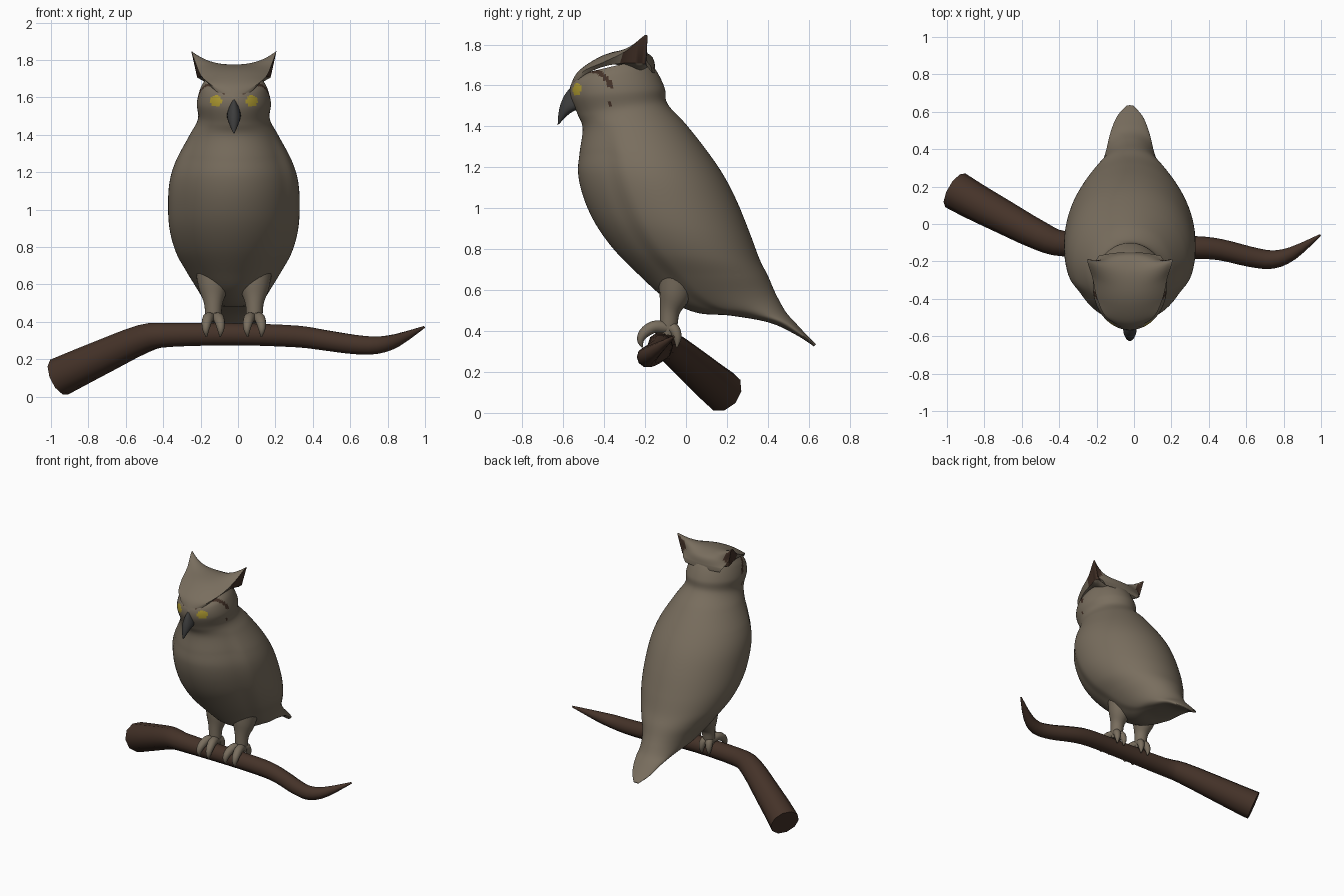
import bpy, bmesh, math
from mathutils import Vector

if "Cube" in bpy.data.objects:
    bpy.data.objects.remove(bpy.data.objects["Cube"])

CX = -0.022  # the bird sits slightly left of the origin


def material(name, rgb):
    m = bpy.data.materials.new(name)
    m.diffuse_color = (*rgb, 1)
    m.use_nodes = True
    m.node_tree.nodes["Principled BSDF"].inputs["Base Color"].default_value = m.diffuse_color
    return m


FEATHER = material("taupe feather", (0.19, 0.155, 0.112))
BROWN = material("dark brown marking", (0.055, 0.03, 0.02))
YELLOW = material("yellow eye", (0.42, 0.32, 0.03))
BEAK = material("charcoal beak", (0.045, 0.045, 0.045))
BARK = material("brown bark", (0.06, 0.033, 0.022))


def spline(pts, n):
    """Catmull-Rom interpolation of equal-length tuples."""
    out = []
    for i in range(len(pts) - 1):
        a, b = pts[max(i - 1, 0)], pts[i]
        c, d = pts[i + 1], pts[min(i + 2, len(pts) - 1)]
        for k in range(n):
            t = k / n
            out.append([0.5 * (2 * q + (r - p) * t + (2 * p - 5 * q + 4 * r - s) * t * t
                               + (3 * q - p - 3 * r + s) * t ** 3)
                        for p, q, r, s in zip(a, b, c, d)])
    return out + [list(pts[-1])]


def loft(name, rings, mats, rule=None, angle=60):
    """Skin closed rings, cap the ends, colour faces by a rule."""
    bm = bmesh.new()
    vs = [[bm.verts.new(p) for p in ring] for ring in rings]
    n = len(vs[0])
    for a, b in zip(vs, vs[1:]):
        for i in range(n):
            bm.faces.new((a[i], a[(i + 1) % n], b[(i + 1) % n], b[i]))
    bm.faces.new(vs[0])
    bm.faces.new(vs[-1])
    bmesh.ops.recalc_face_normals(bm, faces=bm.faces)
    if rule:
        for f in bm.faces:
            f.material_index = rule(f.calc_center_median(), f.normal)
    me = bpy.data.meshes.new(name)
    bm.to_mesh(me)
    bm.free()
    for m in mats:
        me.materials.append(m)
    ob = bpy.data.objects.new(name, me)
    bpy.context.collection.objects.link(ob)
    bpy.ops.object.select_all(action='DESELECT')
    ob.select_set(True)
    bpy.context.view_layer.objects.active = ob
    bpy.ops.object.shade_smooth_by_angle(angle=math.radians(angle))
    return ob


def chord_rings(stations, segs, wing=False):
    """Rings spanning a front point and a back point in side view, with a half width."""
    rings = []
    for fy, fz, by, bz, w in stations:
        ring = []
        for i in range(segs):
            a = 2 * math.pi * i / segs
            f = 0.5 - 0.5 * math.cos(a)
            k = 1
            if wing and fz < 1.42:  # folded wing stands slightly proud of the breast
                s = min(max((f - 0.2) / 0.13, 0), 1)
                amount = min((1.42 - fz) / 0.15, 1)
                k = 1 + amount * (-0.05 + 0.07 * s * s * (3 - 2 * s))
            ring.append((CX + w * k * math.sin(a), fy + (by - fy) * f, fz + (bz - fz) * f))
        rings.append(ring)
    return rings


def tube(name, pts, mat, ref, segs=12, n=5, angle=60):
    """Round tube through (x, y, z, radius) points."""
    p = spline(pts, n)
    rings = []
    for i, q in enumerate(p):
        tan = (Vector(p[min(i + 1, len(p) - 1)][:3]) - Vector(p[max(i - 1, 0)][:3])).normalized()
        u = tan.cross(Vector(ref)).normalized()
        v = tan.cross(u)
        r = max(q[3], 0.002)
        rings.append([Vector(q[:3]) + r * (math.cos(2 * math.pi * k / segs) * u
                                           + math.sin(2 * math.pi * k / segs) * v)
                      for k in range(segs)])
    return loft(name, rings, [mat], angle=angle)


# Head, body and tail: one continuous skin (front y, z, back y, z, half width)
BODY = [(-.50, 1.66, -.20, 1.73, .15), (-.555, 1.62, -.15, 1.68, .178),
        (-.565, 1.55, -.105, 1.59, .198), (-.53, 1.46, -.09, 1.51, .192),
        (-.505, 1.39, .0, 1.41, .235), (-.52, 1.27, .11, 1.27, .30),
        (-.527, 1.17, .19, 1.15, .335), (-.50, 1.05, .255, 1.02, .345),
        (-.44, .92, .315, .87, .337), (-.345, .79, .36, .75, .303),
        (-.22, .665, .40, .67, .248), (-.10, .56, .43, .60, .195),
        (.05, .49, .455, .55, .158), (.22, .475, .49, .49, .13),
        (.41, .44, .535, .44, .105), (.54, .38, .595, .375, .07),
        (.625, .325, .635, .335, .02)]
BROW_LINE = spline([(-.55, 1.63), (-.50, 1.663), (-.45, 1.672), (-.40, 1.645), (-.365, 1.595)], 8)


def face_marks(c, n):
    x = abs(c.x - CX)
    if c.z < 1.48:
        return 0
    if c.y < -.4 and math.hypot(x - .096, c.z - 1.58) < .031:
        return 2
    if x > .05 and min(math.hypot(c.y - y, c.z - z) for y, z in BROW_LINE) < .012:
        return 1
    if math.hypot(c.y + .37, c.z - 1.51) < .012:
        return 1
    return 0


loft("body", chord_rings(spline(BODY, 10), 96, True), [FEATHER, BROWN, YELLOW], face_marks)

# Crown with V-shaped brow and ear tufts
# (half width, edge y, edge z, centre y, centre z, thickness)
CROWN = [(.025, -.56, 1.60, -.567, 1.592, .02), (.125, -.50, 1.67, -.53, 1.665, .025),
         (.175, -.40, 1.715, -.44, 1.73, .03), (.20, -.29, 1.77, -.35, 1.765, .06),
         (.228, -.192, 1.848, -.25, 1.775, .12), (.19, -.20, 1.745, -.17, 1.745, .05),
         (.165, -.17, 1.69, -.15, 1.69, .03)]
crown_rings = []
for w, ey, ez, cy, cz, th in spline(CROWN, 6):
    def at(t, drop):
        k = abs(t) ** 2.4
        return (CX + w * t, cy + (ey - cy) * t * t, cz + (ez - cz) * k - drop)
    top = [at(-1 + i / 10, 0) for i in range(21)]
    under = [at(.86 * (1 - i / 8), th) for i in range(17)]
    crown_rings.append(top + under)
loft("crown", crown_rings, [FEATHER, BROWN],
     lambda c, n: int(abs(c.x - CX) > .16 and c.z > 1.735 and c.y > -.33 and n.z < .35), 45)

# Hooked beak
loft("beak", chord_rings(spline([
    (-.56, 1.595, -.53, 1.59, .006), (-.592, 1.555, -.50, 1.55, .025),
    (-.614, 1.505, -.50, 1.50, .037), (-.624, 1.455, -.565, 1.465, .026),
    (-.627, 1.407, -.62, 1.412, .004)], 5), 16), [BEAK])

# Legs and gripping toes
for side, label in ((-1, "left"), (1, "right")):
    x = CX + side * .11
    tube(label + "_leg", [(x, -.03, .70, .10), (x, -.055, .58, .078), (x, -.078, .50, .05),
                          (x, -.085, .43, .043), (x, -.09, .38, .036)], FEATHER, (1, 0, 0), 20)
    for d, part in ((-.033, "inner"), (.033, "outer")):
        d *= side
        tube(f"{label}_{part}_front_toe", [
            (x + .3 * d, -.09, .415, .03), (x + .8 * d, -.155, .42, .03),
            (x + 1.1 * d, -.203, .392, .026), (x + 1.2 * d, -.222, .355, .017),
            (x + 1.1 * d, -.213, .32, .004)], FEATHER, (1, 0, 0))
        tube(f"{label}_{part}_back_toe", [
            (x + .3 * d, -.08, .42, .03), (x + .7 * d, -.055, .405, .027),
            (x + .9 * d, -.042, .365, .02), (x + .9 * d, -.045, .32, .004)], FEATHER, (1, 0, 0))

# Branch, thick and cut at one end, tapering to a point at the other
tube("branch", [(-.955, .18, .105, .105), (-.86, .125, .15, .10), (-.72, .05, .215, .092),
                (-.5, -.065, .312, .078), (-.36, -.108, .33, .067), (0, -.125, .333, .062),
                (.31, -.125, .322, .061), (.46, -.137, .302, .057), (.62, -.175, .279, .054),
                (.74, -.19, .275, .049), (.85, -.155, .302, .035), (.995, -.06, .372, .006)],
     BARK, (0, 0, 1), 10, 3, 50)
